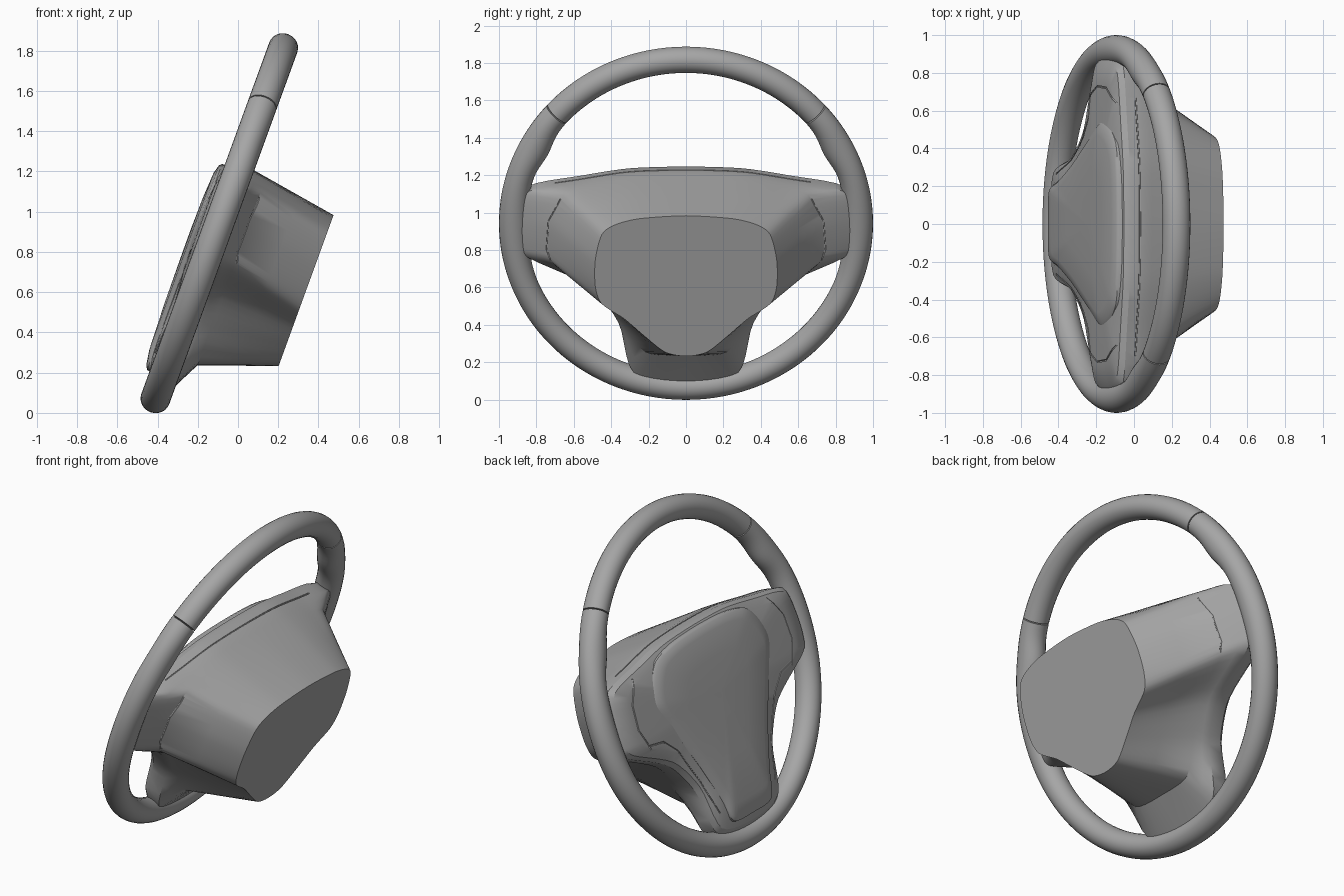
import bpy, bmesh, math
from mathutils import Matrix, Vector
from mathutils.bvhtree import BVHTree

if "Cube" in bpy.data.objects:
    bpy.data.objects.remove(bpy.data.objects["Cube"])

# Wheel frame: local x runs across, y up the wheel plane, z towards the column
TILT = math.radians(20)
S, C = math.sin(TILT), math.cos(TILT)
FRAME = Matrix(((0, S, C, -0.093), (1, 0, 0, 0), (0, C, -S, 0.943), (0, 0, 0, 1)))

grey = bpy.data.materials.new("matte grey")
grey.use_nodes = True
grey.diffuse_color = (0.38, 0.38, 0.38, 1)
grey.node_tree.nodes["Principled BSDF"].inputs["Base Color"].default_value = grey.diffuse_color


def activate(ob):
    bpy.ops.object.select_all(action='DESELECT')
    ob.select_set(True)
    bpy.context.view_layer.objects.active = ob


def smooth(ob, angle=35):
    activate(ob)
    bpy.ops.object.shade_smooth_by_angle(angle=math.radians(angle))


def loft(name, rings):
    """Skin closed rings of equal length and cap both ends."""
    bm = bmesh.new()
    rows = [[bm.verts.new(FRAME @ Vector(p)) for p in ring] for ring in rings]
    n = len(rows[0])
    for a, b in zip(rows, rows[1:]):
        for i in range(n):
            j = (i + 1) % n
            bm.faces.new((a[i], a[j], b[j], b[i]))
    bm.faces.new(rows[0][::-1])
    bm.faces.new(rows[-1])
    bmesh.ops.recalc_face_normals(bm, faces=bm.faces)
    mesh = bpy.data.meshes.new(name)
    bm.to_mesh(mesh)
    bm.free()
    mesh.materials.append(grey)
    ob = bpy.data.objects.new(name, mesh)
    bpy.context.collection.objects.link(ob)
    return ob


def outline(half, steps=5):
    """Mirror a half outline and round it with a spline through its points."""
    pts = [Vector(p) for p in half]
    pts += [Vector((-p.x, p.y)) for p in pts[-2:0:-1]]
    n, out = len(pts), []
    for i in range(n):
        a, b, c, d = (pts[(i + k) % n] for k in (-1, 0, 1, 2))
        for s in range(steps):
            t = s / steps
            m0, m1 = (c - a) * 0.4, (d - b) * 0.4
            out.append(b * (2*t**3 - 3*t**2 + 1) + m0 * (t**3 - 2*t**2 + t)
                       + c * (3*t**2 - 2*t**3) + m1 * (t**3 - t**2))
    return out


def level(shape, w, scale=1.0):
    return [(p.x * scale, (p.y + 0.1) * scale - 0.1, w) for p in shape]


def blend(a, b, t):
    return [p.lerp(q, t) for p, q in zip(a, b)]


# Rim: a plain upper arc and a lower arc with thumb grips, split by a fine seam
def rim_arc(name, start, end, count):
    rings = []
    for k in range(count + 1):
        deg = start + (end - start) * k / count
        up = math.degrees(math.asin(math.sin(math.radians(deg))))
        grip = math.exp(-((up - 28) / 7) ** 2) + 0.8 * math.exp(-(up / 14) ** 2)
        a, b = 0.07 + 0.012 * grip, 0.074
        th, ring = math.radians(deg), []
        for i in range(24):
            q = math.tau * i / 24
            r = 1 - a + a * math.cos(q)
            ring.append((r * math.cos(th), r * math.sin(th), b * math.sin(q)))
        rings.append(ring)
    smooth(loft(name, rings))


rim_arc("upper_rim", 42.2, 137.8, 48)
rim_arc("lower_rim", 138.2, 401.8, 132)

# Column housing with side and lower spokes
cap = outline([(0, .232), (.25, .215), (.38, .18), (.45, .125), (.485, -.02), (.485, -.17),
               (.45, -.27), (.33, -.355), (.22, -.455), (.11, -.545), (0, -.567)])
shoulder = outline([(0, .295), (.3, .285), (.52, .25), (.655, .21), (.725, .06), (.735, -.1),
                    (.71, -.18), (.48, -.32), (.35, -.5), (.22, -.68), (0, -.7)])
base = outline([(0, .31), (.3, .3), (.55, .26), (.84, .2), (.89, .05), (.89, -.1),
                (.84, -.18), (.52, -.34), (.36, -.55), (.28, -.83), (0, -.88)])
housing = loft("housing_and_spokes", [
    level(cap, .52), level(blend(cap, shoulder, .5), .33), level(shoulder, .14),
    level(blend(shoulder, base, .55), .09), level(base, .05), level(base, -.035),
    level(base, -.065, .96), level(base, -.085, .85), level(base, -.1, .5),
    level(base, -.105, .05)])

# Seam grooves traced onto the housing and cut from it
tree = BVHTree.FromPolygons([FRAME.inverted() @ v.co for v in housing.data.vertices],
                            [p.vertices[:] for p in housing.data.polygons])


def cut_seam(name, path, direction):
    hits = []
    for a, b in zip(path, path[1:]):
        for s in range(6):
            hit = tree.ray_cast(Vector(a).lerp(Vector(b), s / 6), Vector(direction))[0]
            if hit:
                hits.append(FRAME @ hit)
    curve = bpy.data.curves.new(name, 'CURVE')
    curve.dimensions = '3D'
    curve.bevel_depth, curve.bevel_resolution, curve.use_fill_caps = 0.005, 1, True
    spline = curve.splines.new('POLY')
    spline.points.add(len(hits) - 1)
    for point, co in zip(spline.points, hits):
        point.co = (*co, 1)
    cutter = bpy.data.objects.new(name, curve)
    bpy.context.collection.objects.link(cutter)
    activate(cutter)
    bpy.ops.object.convert(target='MESH')
    cutter = bpy.context.object
    mod = housing.modifiers.new(name, 'BOOLEAN')
    mod.operation, mod.solver, mod.object = 'DIFFERENCE', 'EXACT', cutter
    activate(housing)
    bpy.ops.object.modifier_apply(modifier=name)
    bpy.data.objects.remove(cutter)


for side in (-1, 1):
    cut_seam("spoke_seam", [(side * u, v, -1) for u, v in
             ((.64, .21), (.72, .08), (.73, -.06), (.66, -.22))], (0, 0, 1))
    cut_seam("trim_seam", [(side * u, v, -1) for u, v in
             ((.68, -.17), (.56, -.19), (.46, -.28), (.34, -.5), (.25, -.76))], (0, 0, 1))
    cut_seam("column_seam", [(side * u, v, 1) for u, v in
             ((.67, .19), (.735, .06), (.745, -.1), (.72, -.17))], (0, 0, -1))
cut_seam("top_seam", [(u / 10, 1, .02) for u in range(-7, 8, 2)], (0, -1, 0))
smooth(housing, 30)

# Domed centre pad on the driver's side
pad = outline([(0, .285), (.25, .275), (.43, .235), (.52, .13), (.55, .01), (.47, -.15),
               (.33, -.42), (.23, -.66), (.18, -.8), (0, -.815)])
smooth(loft("centre_pad", [
    level(pad, -.05), level(pad, -.088, .99), level(pad, -.1, .96), level(pad, -.112, .85),
    level(pad, -.12, .5), level(pad, -.123, .05)]), 40)
